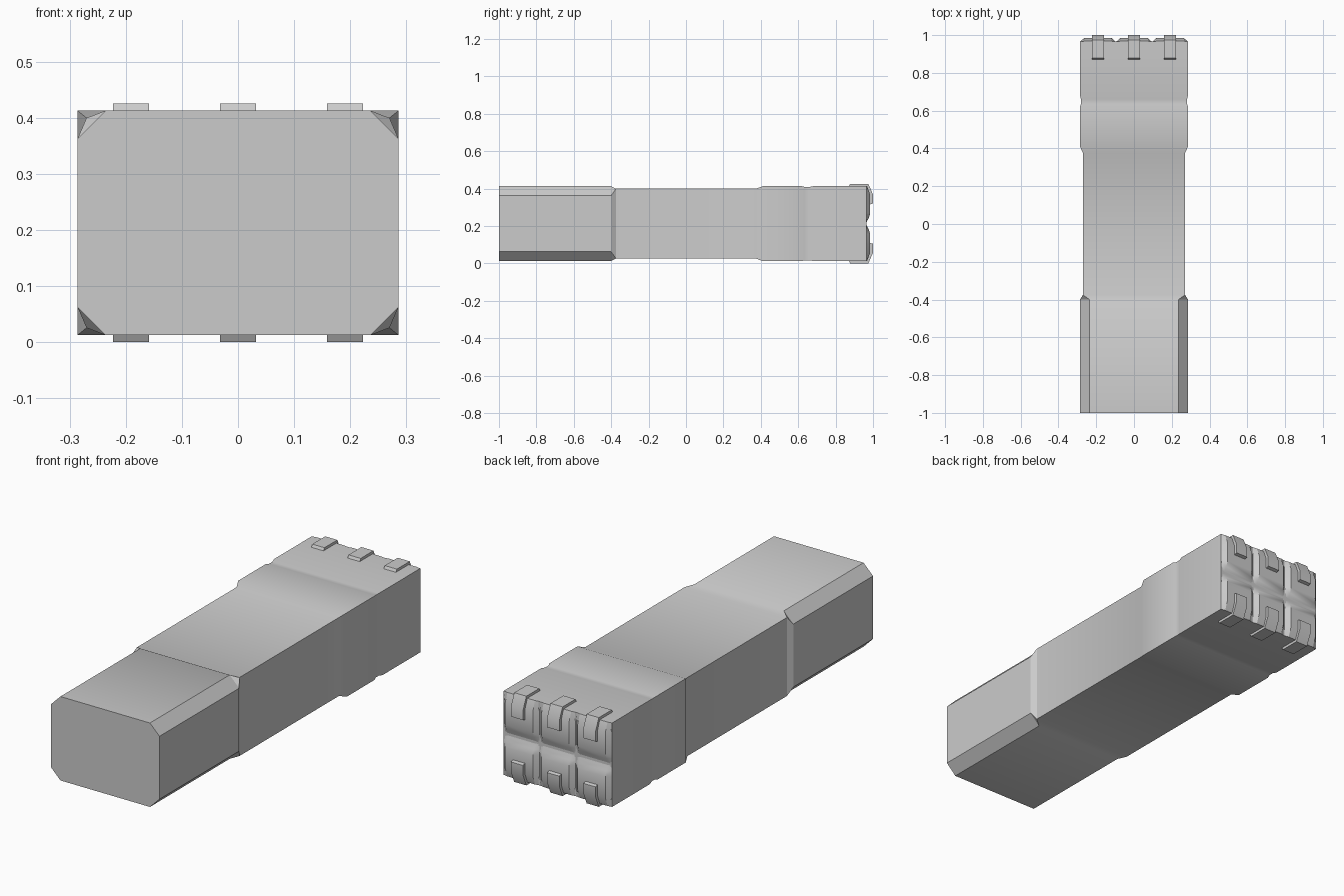
import bpy, bmesh, math
from mathutils import Vector

cube = bpy.data.objects.get("Cube")
if cube:
    bpy.data.objects.remove(cube, do_unlink=True)

MID_Z = 0.2125

grey = bpy.data.materials.new("matte grey")
grey.use_nodes = True
tone = (0.6, 0.6, 0.6, 1)
grey.diffuse_color = tone
grey.node_tree.nodes["Principled BSDF"].inputs["Base Color"].default_value = tone


def finish(name, bm):
    """Turn a bmesh into a shaded object."""
    bmesh.ops.remove_doubles(bm, verts=bm.verts, dist=0.0001)
    bmesh.ops.recalc_face_normals(bm, faces=bm.faces)
    mesh = bpy.data.meshes.new(name)
    bm.to_mesh(mesh)
    bm.free()
    mesh.materials.append(grey)
    obj = bpy.data.objects.new(name, mesh)
    bpy.context.collection.objects.link(obj)
    bpy.ops.object.select_all(action='DESELECT')
    obj.select_set(True)
    bpy.context.view_layer.objects.active = obj
    bpy.ops.object.shade_smooth_by_angle(angle=math.radians(30))
    return obj


def section(w, h, c):
    """Rectangle with cut corners, as eight (x, z) points."""
    return [(w, h - c), (w - c, h), (c - w, h), (-w, h - c),
            (-w, c - h), (c - w, -h), (w - c, -h), (w, c - h)]


# Body: lofted along its length; y, half width, half height, corner cut
stations = [(-1, 0.286, 0.2, 0.05), (-0.4, 0.286, 0.2, 0.05),
            (-0.375, 0.27, 0.187, 0), (0.375, 0.27, 0.187, 0),
            (0.41, 0.286, 0.2, 0), (0.62, 0.286, 0.2, 0),
            (0.635, 0.281, 0.196, 0), (0.66, 0.281, 0.196, 0),
            (0.68, 0.286, 0.2, 0), (0.965, 0.286, 0.2, 0)]
bm = bmesh.new()
rings = [[bm.verts.new((x, y, MID_Z + z)) for x, z in section(w, h, c)]
         for y, w, h, c in stations]
for a, b in zip(rings, rings[1:]):
    for i in range(8):
        j = (i + 1) % 8
        bm.faces.new((a[i], a[j], b[j], b[i]))
bm.faces.new(rings[0])
bm.faces.new(rings[-1])
finish("body", bm)

# Rear pads: curved toward the middle seam, bevelled on the sides
pad_profile = [(0, 0.963), (0.012, 0.967), (0.03, 0.977), (0.055, 0.985),
               (0.155, 0.985), (0.2, 0.968)]


def rear_pad(name, cx, side):
    bm = bmesh.new()
    rows = []
    for d, y in pad_profile:
        z = MID_Z + side * d
        rows.append([bm.verts.new((cx + x, yy, z)) for x, yy in
                     ((-0.095, 0.964), (-0.073, y), (0.073, y), (0.095, 0.964))])
    for a, b in zip(rows, rows[1:]):
        for i in range(3):
            bm.faces.new((a[i], a[i + 1], b[i + 1], b[i]))
    bm.faces.new(rows[-1])
    finish(name, bm)


# Hooks: bent straps that wrap from the body onto each pad
hook_profile = [(0.868, 0.195), (0.878, 0.2125), (0.975, 0.2125), (1, 0.155),
                (1, 0.108), (0.98, 0.102), (0.98, 0.155), (0.96, 0.195)]


def hook(name, cx, side):
    bm = bmesh.new()
    ends = [[bm.verts.new((cx + x, y, MID_Z + side * d)) for y, d in hook_profile]
            for x in (-0.032, 0.032)]
    n = len(hook_profile)
    for i in range(n):
        j = (i + 1) % n
        bm.faces.new((ends[0][i], ends[0][j], ends[1][j], ends[1][i]))
    for end in ends:
        bm.faces.new(end)
    finish(name, bm)


for row, side in (("upper", 1), ("lower", -1)):
    for column, cx in (("right", -0.191), ("middle", 0), ("left", 0.191)):
        rear_pad(f"{row}_{column}_pad", cx, side)
        hook(f"{row}_{column}_hook", cx, side)
